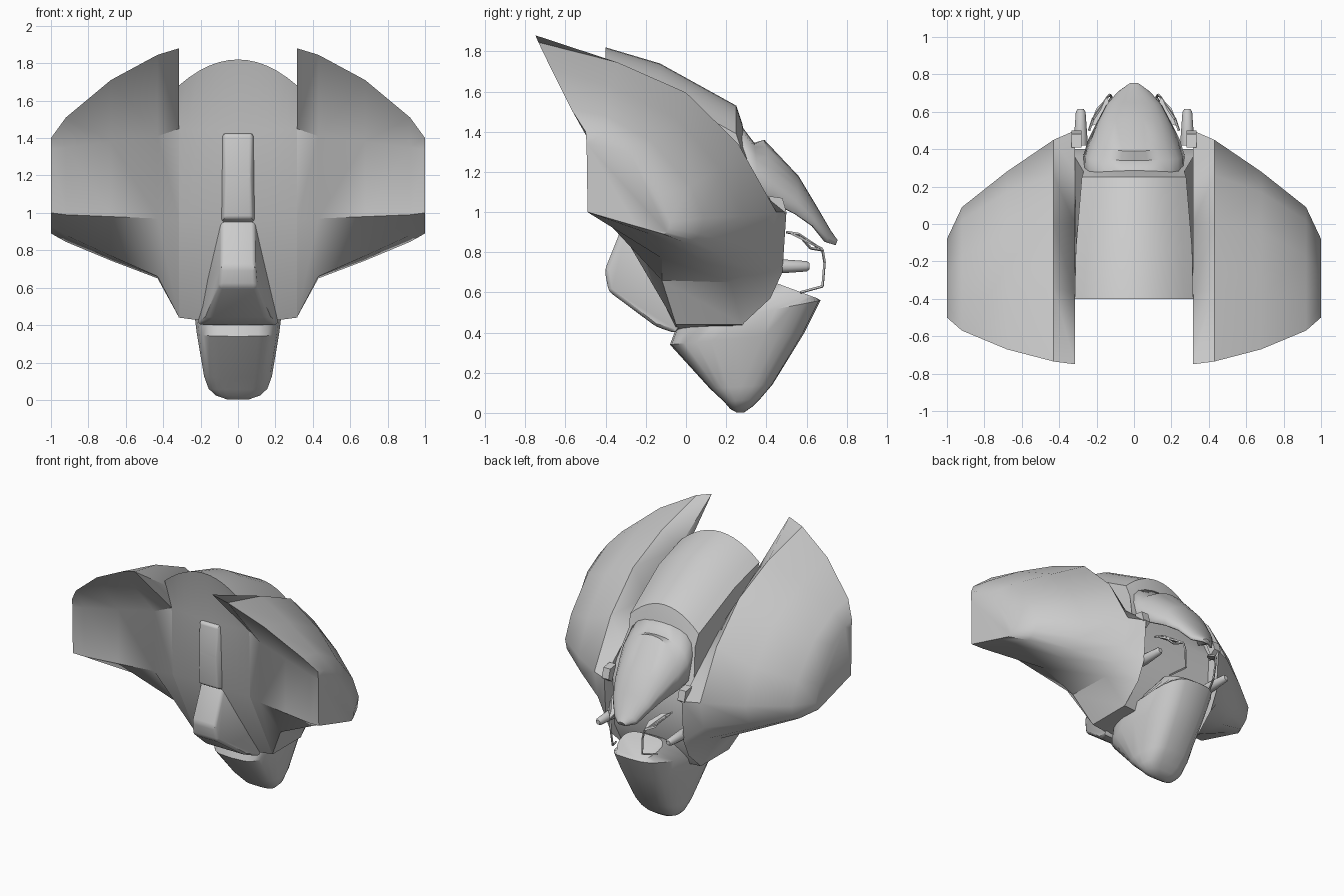
import bpy, bmesh, math
from mathutils import Vector

if "Cube" in bpy.data.objects:
    bpy.data.objects.remove(bpy.data.objects["Cube"])


def finish(name, bm, mirror=False, angle=40):
    bmesh.ops.recalc_face_normals(bm, faces=bm.faces)
    me = bpy.data.meshes.new(name)
    bm.to_mesh(me)
    bm.free()
    ob = bpy.data.objects.new(name, me)
    bpy.context.collection.objects.link(ob)
    bpy.ops.object.select_all(action='DESELECT')
    ob.select_set(True)
    bpy.context.view_layer.objects.active = ob
    bpy.ops.object.shade_smooth_by_angle(angle=math.radians(angle))
    if mirror:
        m = ob.modifiers.new("mirror", 'MIRROR')
        m.use_mirror_merge = False
    return ob


def loft(bm, rows, closed=True, caps=True):
    vs = [[bm.verts.new(p) for p in r] for r in rows]
    n = len(rows[0])
    for a, b in zip(vs, vs[1:]):
        for i in range(n if closed else n - 1):
            j = (i + 1) % n
            bm.faces.new((a[i], a[j], b[j], b[i]))
    if caps:
        bm.faces.new(vs[0])
        bm.faces.new(vs[-1])


# Wings: side sections (y, z) lofted outwards along x
wing = {
    .315: [(-.75, 1.88), (-.37, 1.63), (0, 1.41), (.29, 1.17), (.50, 1.0), (.48, .70), (.42, .57),
           (.28, .44), (-.05, .44), (-.31, .96), (-.32, 1.45)],
    .43: [(-.735, 1.845), (-.34, 1.745), (0, 1.595), (.26, 1.34), (.45, 1.0), (.41, .80), (.34, .70),
          (.22, .65), (-.12, .66), (-.36, .97), (-.36, 1.41)],
    .68: [(-.67, 1.71), (-.38, 1.63), (-.04, 1.46), (.17, 1.22), (.28, .98), (.24, .84), (.18, .78),
          (.10, .745), (-.12, .77), (-.42, .98), (-.42, 1.38)],
    .92: [(-.57, 1.51), (-.40, 1.48), (-.17, 1.35), (.02, 1.13), (.09, .97), (.07, .89), (.04, .86),
          (0, .845), (-.15, .88), (-.475, .99), (-.48, 1.35)],
    1.0: [(-.50, 1.40), (-.42, 1.38), (-.28, 1.30), (-.13, 1.08), (-.08, .95), (-.085, .92), (-.095, .90),
          (-.11, .89), (-.25, .93), (-.49, 1.0), (-.495, 1.34)],
}
bm = bmesh.new()
loft(bm, [[(x, y, z) for y, z in sec] for x, sec in wing.items()])
finish("wing", bm, mirror=True)

# Central hull: arched back between the wings, narrowing towards the nose
rows = []
for i in range(-6, 7):
    f = i / 6
    d = .14 * f * f
    sec = [(1, -.40, 1.82 - d), (.98, -.13, 1.74 - d), (.88, .25, 1.53 - d), (.85, .28, 1.44 - d),
           (1, .36, 1.08), (1, .40, 1.0), (1, .38, .62), (1, .28, .42 + .02 * abs(f)),
           (1, -.05, .40 + .04 * abs(f)), (1, -.31, .96), (1, -.32, 1.43 + .02 * abs(f))]
    rows.append([(.317 * f * k, y, z) for k, y, z in sec])
bm = bmesh.new()
loft(bm, rows)
finish("central_hull", bm)

# Nose hood: arched shell tapering to a drooping point (top y, top z, edge x, y, z)
hood = [(.26, 1.45, .275, .27, 1.12), (.34, 1.345, .27, .37, 1.08), (.39, 1.36, .245, .45, 1.04),
        (.56, 1.18, .195, .55, .99), (.65, 1.03, .15, .635, .93), (.72, .91, .09, .70, .85),
        (.755, .86, .03, .745, .835)]
rows = []
for n, (ty, tz, ex, ey, ez) in enumerate(hood):
    row = []
    for k in range(13):
        t = math.pi * k / 12
        s = math.sin(t) ** (.55 if n < 2 else .8) if 0 < k < 12 else 0
        row.append((ex * math.cos(t), ey + (ty - ey) * s, ez + (tz - ez) * s))
    rows.append(row)
bm = bmesh.new()
loft(bm, rows, closed=False, caps=False)
bm.faces.new([v for v in bm.verts][-13:])
ob = finish("nose_hood", bm)
so = ob.modifiers.new("thickness", 'SOLIDIFY')
so.thickness = .015
so.offset = -1

# Chin: rounded scoop (rear y, rear z, front y, front z, half width)
chin = [(.25, .003, .29, .003, .06), (.22, .02, .33, .03, .12), (.19, .055, .37, .07, .16),
        (.12, .12, .43, .14, .185), (-.08, .34, .59, .40, .225), (-.05, .42, .67, .56, .238),
        (.44, .65, .655, .57, .16)]
rows = []
for ry, rz, fy, fz, w in chin:
    row = []
    for k in range(24):
        t = 2 * math.pi * k / 24
        c, s = math.cos(t), math.sin(t)
        u = .5 + .5 * math.copysign(abs(s) ** .7, s)
        x = w * math.copysign(abs(c) ** .55, c) * (1 - .25 * max(0, u - .4))
        row.append((x, ry + (fy - ry) * u, rz + (fz - rz) * u))
    rows.append(row)
bm = bmesh.new()
loft(bm, rows)
finish("chin", bm)


# Keel and spine: bevelled profiles with a half width at each point (y, z, w)
def ridge(name, pts, bev):
    bm = bmesh.new()
    loft(bm, [[(s * w, y, z) for y, z, w in pts] for s in (1, -1)])
    bmesh.ops.bevel(bm, geom=bm.edges[:], offset=bev, segments=2, profile=.5, affect='EDGES')
    finish(name, bm)


ridge("keel", [(-.24, .98, .10), (-.305, .96, .09), (-.405, .71, .095), (-.385, .605, .10),
               (-.15, .43, .16), (-.05, .395, .22), (.05, .60, .22)], .02)
ridge("spine", [(-.25, 1.44, .10), (-.345, 1.42, .075), (-.35, 1.2, .07), (-.35, .97, .075),
                (-.25, .93, .11)], .015)

# Guns beside the mouth: tapered barrels along y
bm = bmesh.new()
rows = []
for y, r in ((.42, .036), (.46, .036), (.60, .026), (.615, .016)):
    rows.append([(.285 + r * math.cos(a * math.pi / 6), y, .73 + r * math.sin(a * math.pi / 6))
                 for a in range(12)])
loft(bm, rows)
finish("gun", bm, mirror=True)

# Wedge vents above the guns
bm = bmesh.new()
loft(bm, [[(x, .41, 1.08), (x, .48, 1.07), (x, .50, 1.0), (x, .46, .97)] for x in (.28, .335)])
finish("side_vent", bm, mirror=True, angle=20)


# Mouth frame: thin bars
def bar(bm, a, b, w=.007):
    a, b = Vector(a), Vector(b)
    d = (b - a).normalized()
    p = d.cross(Vector((.3, .2, 1))).normalized() * w
    q = d.cross(p)
    loft(bm, [[c + p, c + q, c - p, c - q] for c in (a, b)])


path = [(.24, .50, .90), (.22, .56, .89), (.14, .68, .81), (.13, .69, .75), (.12, .68, .63),
        (.17, .57, .60)]
bm = bmesh.new()
for a, b in zip(path, path[1:]):
    bar(bm, a, b)
bar(bm, path[1], (.18, .62, .82))
bar(bm, (.18, .62, .82), path[2])
finish("mouth_frame", bm, mirror=True, angle=20)

# Slanted plates at the upper corners of the mouth
bm = bmesh.new()
loft(bm, [[(.24, .52, z + .05), (.20, .62, z), (.14, .68, z - .03), (.13, .62, z), (.18, .54, z + .04)]
          for z in (.84, .852)])
finish("mouth_plate", bm, mirror=True, angle=20)
